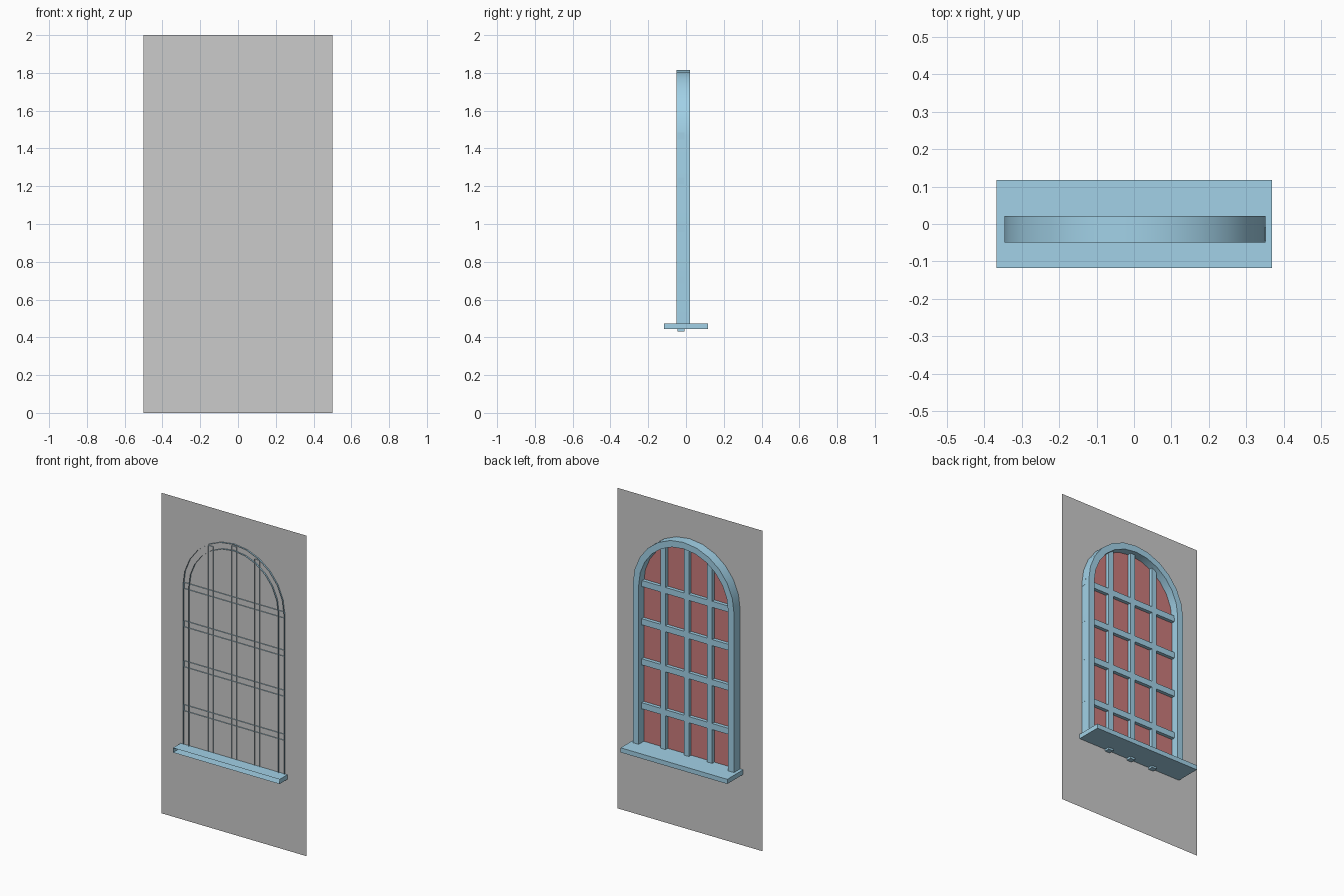
import bpy, bmesh, math

if "Cube" in bpy.data.objects:
    bpy.data.objects.remove(bpy.data.objects["Cube"])

CX = 0.003          # window centre line
SPRING = 1.467      # height where the arch begins
SEGS = 12           # arch segments


def material(name, rgb):
    m = bpy.data.materials.new(name)
    m.diffuse_color = (*rgb, 1)
    m.use_nodes = True
    m.node_tree.nodes["Principled BSDF"].inputs["Base Color"].default_value = m.diffuse_color
    return m


BLUE = material("painted_wood", (0.36, 0.64, 0.80))
RED = material("red_glass", (0.60, 0.20, 0.20))


def finish(name, bm, mat=None, smooth=False):
    me = bpy.data.meshes.new(name)
    bm.to_mesh(me)
    bm.free()
    ob = bpy.data.objects.new(name, me)
    bpy.context.collection.objects.link(ob)
    if mat:
        me.materials.append(mat)
    if smooth:
        bpy.ops.object.select_all(action='DESELECT')
        ob.select_set(True)
        bpy.context.view_layer.objects.active = ob
        bpy.ops.object.shade_smooth_by_angle(angle=math.radians(30))
    return ob


def arch(r, bottom):
    """Arched outline in x, z from right foot over the top to left foot."""
    pts = [(CX + r, bottom)]
    for i in range(SEGS + 1):
        a = math.pi * i / SEGS
        pts.append((CX + r * math.cos(a), SPRING + r * math.sin(a)))
    return pts + [(CX - r, bottom)]


def rect(x0, x1, z0, z1):
    return [(x0, z0), (x1, z0), (x1, z1), (x0, z1)]


def panel(name, outline, y, mat=None):
    """Single flat sheet facing +y."""
    bm = bmesh.new()
    bm.faces.new([bm.verts.new((x, y, z)) for x, z in reversed(outline)])
    return finish(name, bm, mat)


def open_bar(name, outline, y0, y1, mat):
    """Box capped at y1 and left open on the y0 side."""
    bm = bmesh.new()
    front = [bm.verts.new((x, y0, z)) for x, z in outline]
    back = [bm.verts.new((x, y1, z)) for x, z in outline]
    n = len(outline)
    bm.faces.new(back[::-1])
    for i in range(n):
        j = (i + 1) % n
        bm.faces.new((front[i], front[j], back[j], back[i]))
    return finish(name, bm, mat)


# Wall sheet and the arched glass just behind it
panel("wall", rect(-0.5, 0.5, 0, 2), -0.04)
panel("glass", arch(0.33, 0.46), -0.03, RED)

# Arched frame: open channel swept along the arch
bm = bmesh.new()
section = [(0.349, -0.05), (0.349, 0.021), (0.309, 0.021), (0.309, -0.05)]
rails = [[bm.verts.new((x, y, z)) for x, z in arch(r, 0.46)] for r, y in section]
for a, b in zip(rails, rails[1:]):
    for i in range(len(a) - 1):
        bm.faces.new((a[i], b[i], b[i + 1], a[i + 1]))
bmesh.ops.reverse_faces(bm, faces=bm.faces[:])
finish("arched_frame", bm, BLUE, smooth=True)

# Sill
open_bar("sill", rect(-0.367, 0.369, 0.444, 0.473), -0.117, 0.117, BLUE)

# Vertical glazing bars, running up into the arch
for i, dx in enumerate((-0.161, 0, 0.161)):
    top = SPRING + math.sqrt(0.335 ** 2 - dx ** 2)
    open_bar(f"vertical_bar_{i + 1}",
             rect(CX + dx - 0.017, CX + dx + 0.017, 0.432, top), -0.045, -0.008, BLUE)

# Horizontal glazing bars
for i, z in enumerate((0.703, 0.977, 1.227, 1.466)):
    open_bar(f"horizontal_bar_{i + 1}",
             rect(CX - 0.345, CX + 0.35, z - 0.019, z + 0.019), -0.045, -0.0085, BLUE)
